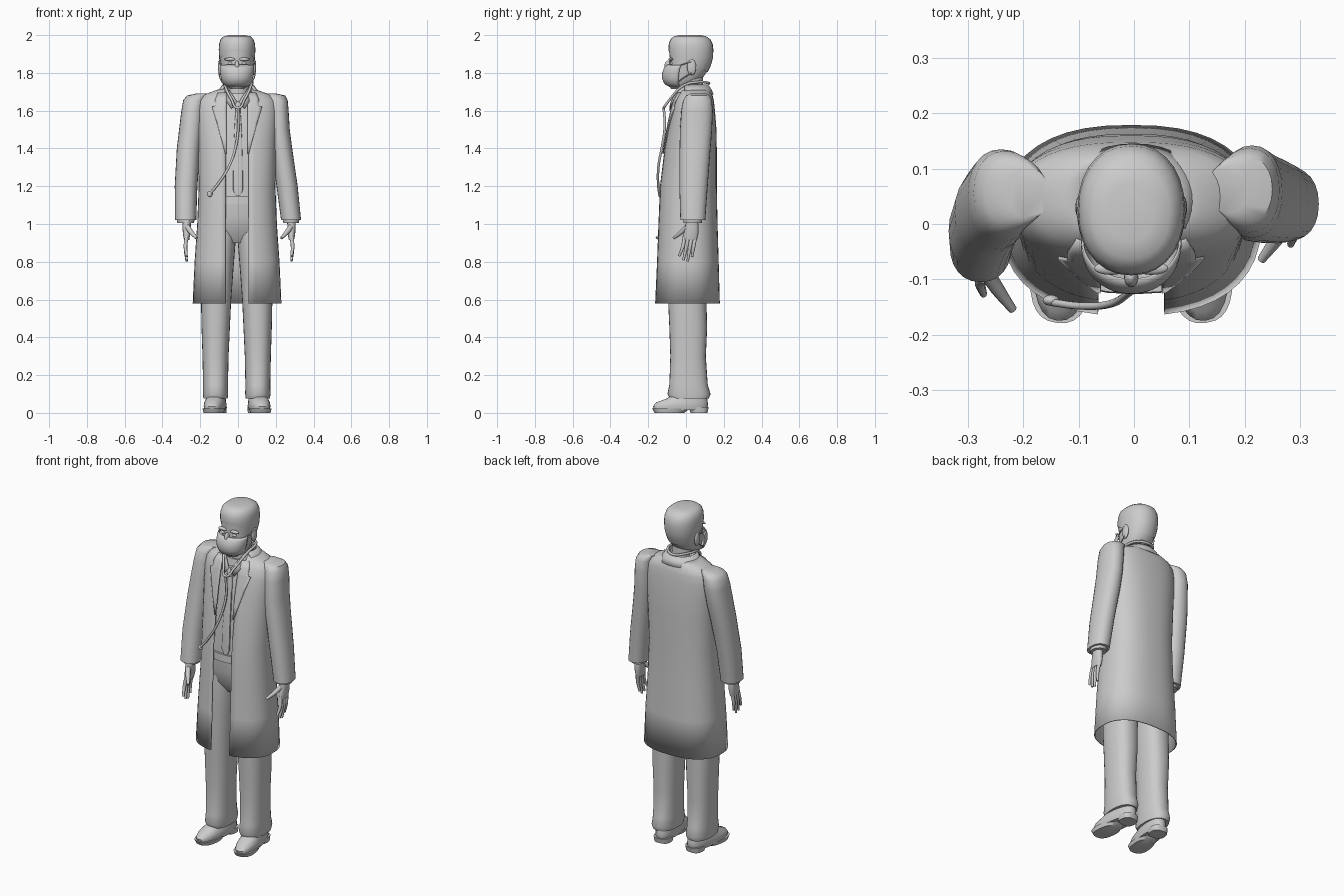
import bpy, bmesh
from math import sin, cos, pi, asin, copysign
from mathutils import Vector


def finish(ob, angle=0.7):
    bpy.ops.object.select_all(action='DESELECT')
    ob.select_set(True)
    bpy.context.view_layer.objects.active = ob
    bpy.ops.object.shade_smooth_by_angle(angle=angle)
    return ob


def new_mesh(name, bm, thick=0, angle=0.7):
    bmesh.ops.recalc_face_normals(bm, faces=bm.faces)
    me = bpy.data.meshes.new(name)
    bm.to_mesh(me)
    bm.free()
    ob = bpy.data.objects.new(name, me)
    bpy.context.collection.objects.link(ob)
    if thick:
        m = ob.modifiers.new("thickness", 'SOLIDIFY')
        m.thickness = thick
        m.offset = 0
    return finish(ob, angle)


def grid(name, rows, closed=False, caps=False, thick=0, angle=0.7, cut=None):
    """Skin a list of equally long point rows."""
    bm = bmesh.new()
    vs = [[bm.verts.new(p) for p in r] for r in rows]
    n = len(rows[0])
    for a, b in zip(vs, vs[1:]):
        for i in range(n if closed else n - 1):
            j = (i + 1) % n
            bm.faces.new((a[i], a[j], b[j], b[i]))
    if caps:
        bm.faces.new(vs[0])
        bm.faces.new(vs[-1])
    if cut:
        bmesh.ops.bisect_plane(bm, geom=bm.verts[:] + bm.edges[:] + bm.faces[:],
                               plane_co=cut[0], plane_no=cut[1], clear_inner=True)
    return new_mesh(name, bm, thick, angle)


def spow(v, p):
    return copysign(abs(v) ** p, v)


def ring(row, p, a0, a1, n):
    z, cx, rx, yf, yb = row
    cy, ry = (yf + yb) / 2, (yb - yf) / 2
    return [(cx + rx * spow(sin(a), p), cy - ry * spow(cos(a), p), z)
            for a in (a0 + (a1 - a0) * i / n for i in range(n + 1))]


def loft(name, rows, p=1.0, n=28, **kw):
    """Closed solid from horizontal sections (z, centre x, half width, front y, back y)."""
    return grid(name, [ring(r, p, 0, 2 * pi, n)[:-1] for r in rows], True, True, **kw)


def tube(name, pts, r, radii=None, cyclic=False):
    cu = bpy.data.curves.new(name, 'CURVE')
    cu.dimensions = '3D'
    cu.bevel_depth, cu.bevel_resolution, cu.resolution_u = r, 2, 6
    cu.use_fill_caps = True
    s = cu.splines.new('BEZIER')
    s.bezier_points.add(len(pts) - 1)
    for i, (b, q) in enumerate(zip(s.bezier_points, pts)):
        b.co = q
        b.handle_left_type = b.handle_right_type = 'AUTO'
        b.radius = radii[i] if radii else 1
    s.use_cyclic_u = cyclic
    ob = bpy.data.objects.new(name, cu)
    bpy.context.collection.objects.link(ob)


def ball(name, loc, size):
    bpy.ops.mesh.primitive_uv_sphere_add(segments=16, ring_count=10, location=loc)
    ob = bpy.context.object
    ob.name, ob.scale = name, size
    finish(ob)


# Head, hair and neck
HEAD = [(1.715, .035, -.08, 0), (1.735, .06, -.09, .04), (1.77, .074, -.093, .085), (1.80, .081, -.093, .108),
        (1.84, .086, -.088, .127), (1.88, .091, -.086, .138), (1.92, .093, -.09, .14), (1.95, .091, -.088, .136),
        (1.975, .083, -.079, .123), (1.99, .066, -.06, .1), (1.996, .035, -.03, .07)]
loft("head", [(z, -.005, w, f, b) for z, w, f, b in HEAD], .92)
loft("hair", [(z + .004 * (z > 1.9), -.005, w + .004, f - .003, b + .005) for z, w, f, b in HEAD], .92,
     cut=((0, -.09, 1.915), (0, .55, 1)))
loft("neck", [(1.6, 0, .075, -.04, .1), (1.68, 0, .062, -.035, .09), (1.8, 0, .058, -.04, .09)])
ball("nose", (-.005, -.096, 1.835), (.013, .018, .03))
for s in (-1, 1):
    ball("brow", (s * .037 - .005, -.08, 1.872), (.03, .012, .009))
    ball("eye", (s * .035 - .005, -.077, 1.85), (.014, .009, .009))
    ball("ear", (s * .09 - .005, .03, 1.83), (.011, .024, .043))
    # mask straps
    for za, zb in ((1.835, 1.86), (1.75, 1.80)):
        tube("mask_strap", [(s * .08 - .005, -.045, za), (s * .091 - .005, -.01, (za + zb) / 2),
                            (s * .097 - .005, .03, zb)], .003)

# Face mask
MASK = [(1.724, .045, -.08, .02), (1.742, .073, -.112, .03), (1.77, .083, -.125, .04), (1.8, .088, -.124, .045),
        (1.825, .089, -.115, .045), (1.842, .088, -.1, .045)]
grid("face_mask", [ring((z, -.005, w, f, b), .95, -1.6, 1.6, 20) for z, w, f, b in MASK], thick=.004)

# Shirt, belt and hips
SHIRT = [(1.1, 0, .175, -.115, .13), (1.3, 0, .175, -.108, .135), (1.45, 0, .18, -.09, .135),
         (1.56, 0, .18, -.075, .13), (1.64, 0, .13, -.055, .12), (1.69, 0, .075, -.045, .105)]
loft("shirt", SHIRT, .85)
loft("belt", [(1.105, 0, .178, -.127, .135), (1.148, 0, .178, -.125, .135)], .85)
loft("trouser_hips", [(.9, 0, .13, -.06, .1), (.96, 0, .168, -.1, .13), (1.04, 0, .178, -.117, .135),
                      (1.11, 0, .176, -.12, .133)], .85)

# Legs and shoes
for s in (-1, 1):
    o = -.007
    loft("trouser_leg", [(z, s * c + o, w, f, b) for z, c, w, f, b in (
        (.075, .112, .064, -.085, .12), (.1, .112, .067, -.098, .13), (.15, .112, .066, -.088, .115),
        (.3, .112, .069, -.083, .105), (.45, .111, .075, -.088, .112), (.6, .109, .08, -.095, .108),
        (.8, .102, .088, -.1, .115), (.93, .09, .086, -.103, .125), (1.0, .085, .082, -.1, .125))], .85)
    parts = [loft("shoe_upper", [(.014, 0, .052, -.17, .108), (.035, 0, .057, -.176, .117), (.055, 0, .055, -.16, .116),
                                 (.075, 0, .05, -.105, .113), (.11, 0, .045, -.05, .105)], .85),
             loft("shoe_sole", [(0, 0, .052, -.168, -.01), (.022, 0, .058, -.18, .02)], .8),
             loft("shoe_heel", [(0, 0, .047, .025, .113), (.03, 0, .05, .015, .12)], .75)]
    for ob in parts:
        ob.location.x = s * .113 + o * .7
        ob.rotation_euler.z = s * .12

# Open long coat: sections and its front surface
P = .82
COAT = [(.58, 0, .232, -.163, .176), (.8, 0, .222, -.153, .17), (1.0, 0, .208, -.146, .164),
        (1.2, 0, .2, -.138, .16), (1.4, 0, .205, -.113, .16), (1.52, 0, .21, -.092, .157),
        (1.6, 0, .212, -.075, .15), (1.65, 0, .205, -.06, .145), (1.68, 0, .18, -.045, .138),
        (1.7, 0, .125, -.035, .128), (1.715, 0, .085, -.025, .118)]
GAP = .06


def coat_y(x, z):
    for a, b in zip(COAT, COAT[1:]):
        if z <= b[0]:
            break
    t = (z - a[0]) / (b[0] - a[0])
    _, _, rx, yf, yb = [u + (v - u) * t for u, v in zip(a, b)]
    k = max(0, 1 - min(1, abs(x) / rx) ** (2 / P)) ** (P / 2)
    return (yf + yb) / 2 - (yb - yf) / 2 * k


rows = []
for r in COAT:
    a = asin((GAP / r[2]) ** (1 / P))
    rows.append([(x - .005, y, z) for x, y, z in ring(r, P, a, 2 * pi - a, 40)])
grid("coat_body", rows, thick=.006, angle=.9)
grid("coat_collar", [ring(r, .95, 1.0, 2 * pi - 1.0, 24) for r in (
    (1.685, 0, .125, -.05, .142), (1.71, 0, .098, -.045, .132), (1.735, 0, .08, -.04, .115))], thick=.008)

# Lapels, shirt collar flaps
for s in (-1, 1):
    rows = []
    for z, w in ((1.37, .062), (1.45, .083), (1.54, .108), (1.62, .132), (1.625, .115), (1.66, .115), (1.695, .1)):
        xs = [.055 + (w - .055) * i / 4 for i in range(5)]
        rows.append([(s * x - .005, coat_y(x, z) - .008, z) for x in xs])
    grid("lapel", rows, thick=.006, angle=.4)
    grid("shirt_collar", [[(s * .004, -.078, 1.645), (s * .035, -.085, 1.61)],
                          [(s * .03, -.062, 1.685), (s * .058, -.07, 1.645)],
                          [(s * .058, -.03, 1.725), (s * .075, -.03, 1.69)],
                          [(s * .06, .05, 1.735), (s * .078, .05, 1.7)]], thick=.006)

# Tie
loft("tie_knot", [(1.6, 0, .012, -.09, -.06), (1.635, 0, .021, -.085, -.05), (1.65, 0, .018, -.075, -.045)], .7, n=12)
loft("tie", [(1.15, 0, .012, -.122, -.108), (1.18, 0, .026, -.122, -.106), (1.3, 0, .025, -.117, -.1),
             (1.45, 0, .021, -.1, -.085), (1.56, 0, .016, -.085, -.068), (1.61, 0, .011, -.078, -.06)], .5, n=16)

# Sleeves (z, centre x, half width, front y, back y) and shirt cuffs
RIGHT = [(1.69, .17, .035, .02, .11), (1.68, .195, .055, 0, .125), (1.655, .208, .055, -.015, .137),
         (1.6, .213, .055, -.025, .142), (1.5, .218, .056, -.032, .138), (1.4, .23, .057, -.034, .13),
         (1.2, .26, .056, -.035, .115), (1.02, .281, .053, -.03, .102)]
LEFT = [(1.69, -.19, .035, .01, .1), (1.68, -.215, .055, -.005, .12), (1.655, -.232, .058, -.02, .132),
        (1.6, -.24, .06, -.032, .135), (1.5, -.25, .062, -.045, .12), (1.4, -.262, .062, -.055, .1),
        (1.2, -.275, .06, -.085, .06), (1.02, -.277, .056, -.105, .03)]
for rows in (RIGHT, LEFT):
    loft("coat_sleeve", rows, .9, n=24)
    z, c, w, f, b = rows[-1]
    loft("shirt_cuff", [(1.005, c, w - .012, f + .018, b - .018), (1.03, c, w - .008, f + .015, b - .015)], n=20)

# Hands
for s, cx, wy in ((1, .283, .03), (-1, -.272, -.06)):
    loft("palm", [(1.03, cx, .023, wy - .03, wy + .032), (.99, cx, .022, wy - .032, wy + .036),
                  (.95, cx, .02, wy - .042, wy + .036), (.915, cx, .014, wy - .045, wy + .028)], .85, n=16)
    for i, tip in enumerate((.83, .808, .802, .825)):
        y = wy - .037 + i * .019
        tube("finger", [(cx, y, .935), (cx + s * .006, y - .01, .88), (cx, y - .03 + i * .004, tip)],
             .01, (1.05, 1, .65))
    tube("thumb", [(cx - s * .004, wy - .025, .985), (cx - s * .025, wy - .057, .955),
                   (cx - s * .053, wy - .095, .925)], .012, (1.2, 1.05, .65))

# Stethoscope
tube("stethoscope_loop", [(0, -.118, 1.615), (.035, -.085, 1.66), (.07, -.01, 1.735), (.068, .07, 1.752), (0, .122, 1.745),
                          (-.068, .07, 1.752), (-.07, -.01, 1.735), (-.035, -.085, 1.66)], .007, cyclic=True)
tube("stethoscope_tube", [(0, -.118, 1.615), (.002, -.112, 1.52), (-.01, -.125, 1.42), (-.045, -.145, 1.31),
                          (-.1, -.148, 1.22), (-.145, -.142, 1.165)], .007)
ball("stethoscope_chestpiece", (-.15, -.138, 1.158), (.015, .01, .015))
